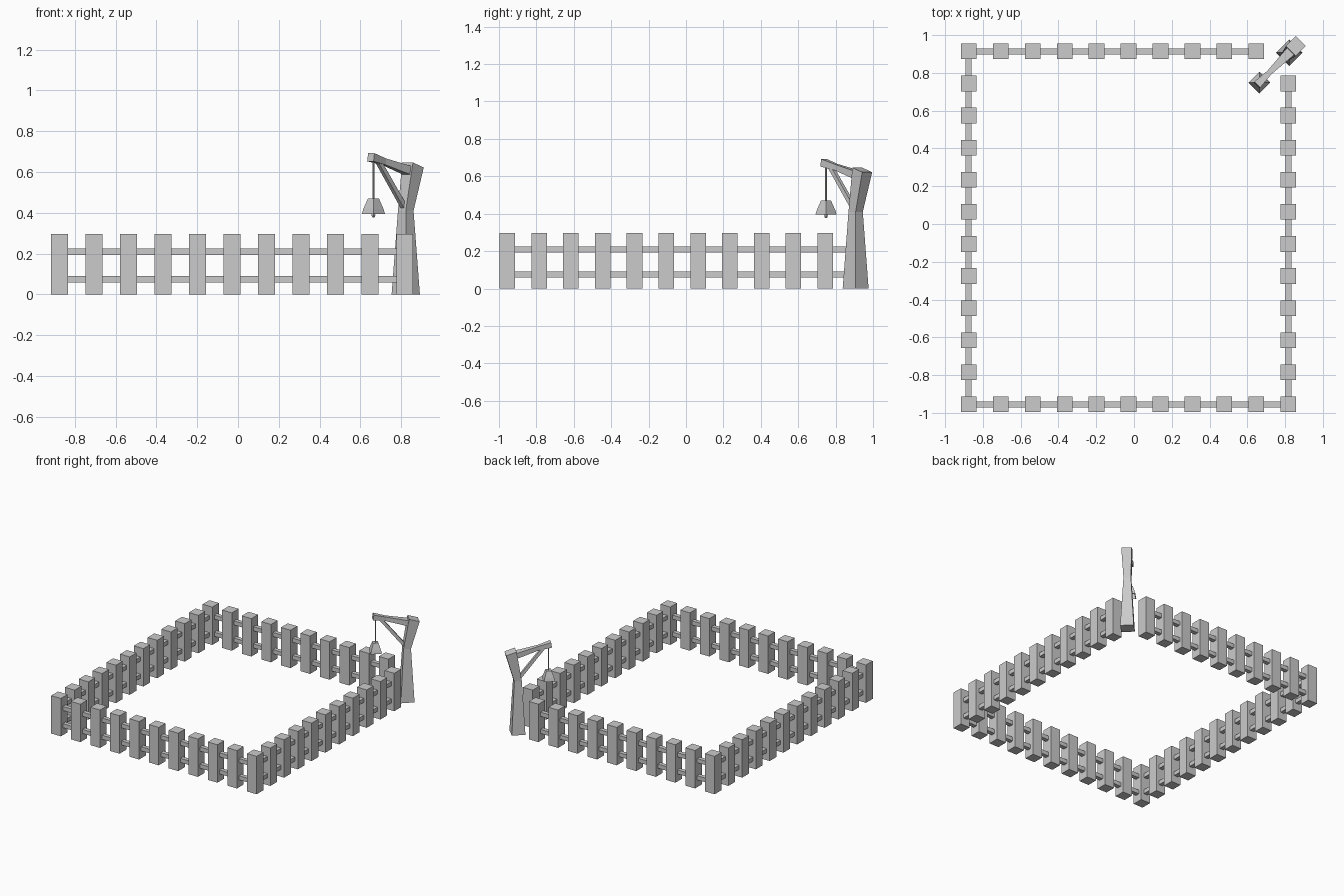
import bpy, bmesh
from math import radians
from mathutils import Vector

if "Cube" in bpy.data.objects:
    bpy.data.objects.remove(bpy.data.objects["Cube"])

X0, X1, Y0, Y1 = -0.875, 0.817, -0.955, 0.914
DX, DY = (X1 - X0) / 10, (Y1 - Y0) / 11


def make(name, bm):
    bmesh.ops.recalc_face_normals(bm, faces=bm.faces)
    me = bpy.data.meshes.new(name)
    bm.to_mesh(me)
    bm.free()
    ob = bpy.data.objects.new(name, me)
    bpy.context.collection.objects.link(ob)
    return ob


def box(name, lo, hi):
    lo, hi = Vector(lo), Vector(hi)
    bm = bmesh.new()
    bmesh.ops.create_cube(bm, size=1)
    for v in bm.verts:
        v.co = (lo + hi) / 2 + v.co * (hi - lo)
    return make(name, bm)


def loft(name, rings):
    """Skin four-point rings, then turn the part onto the open corner's diagonal."""
    bm = bmesh.new()
    loops = [[bm.verts.new(p) for p in r] for r in rings]
    for a, b in zip(loops, loops[1:]):
        for i in range(4):
            j = (i + 1) % 4
            bm.faces.new((a[i], a[j], b[j], b[i]))
    bm.faces.new(loops[0])
    bm.faces.new(loops[-1])
    ob = make(name, bm)
    ob.location = (0.822, 0.907, 0)
    ob.rotation_euler.z = radians(45)
    return ob


def flat(u, z, h, tilt=0):
    """Square ring around an upright axis; the inner edge rises by tilt."""
    return [(u + a * h, b * h, z - a * tilt) for a, b in ((-1, -1), (1, -1), (1, 1), (-1, 1))]


def upright(u, z0, z1, w, lean=0):
    """Ring across a beam running along the diagonal."""
    return [(u, -w, z0), (u, w, z0), (u + lean, w, z1), (u + lean, -w, z1)]


# fence posts
spots = [(X0 + i * DX, Y0) for i in range(11)]
spots += [(X0 + i * DX, Y1) for i in range(10)]
spots += [(X0, Y0 + i * DY) for i in range(1, 11)]
spots += [(X1, Y0 + i * DY) for i in range(1, 11)]
P = 0.0415
for x, y in spots:
    box("fence_post", (x - P, y - P, 0), (x + P, y + P, 0.296))

# two rails on each side
R = 0.016
for z in (0.074, 0.208):
    a, b = z - R, z + R
    box("front_rail", (X0, Y0 - R, a), (X1, Y0 + R, b))
    box("back_rail", (X0, Y1 - R, a), (X1 - DX, Y1 + R, b))
    box("left_rail", (X0 - R, Y0, a), (X0 + R, Y1, b))
    box("right_rail", (X1 - R, Y0, a), (X1 + R, Y1 - DY, b))

# bell post, narrow in the middle and leaning out at the top
loft("bell_post", [flat(0, 0, 0.049), flat(0, 0.41, 0.027), flat(0.05, 0.634, 0.0375, 0.012)])

# arm and brace
loft("bell_arm", [upright(0.03, 0.58, 0.625, 0.028), upright(-0.15, 0.634, 0.666, 0.014),
                  upright(-0.245, 0.652, 0.692, 0.022, 0.006)])
loft("arm_brace", [upright(-0.01, 0.405, 0.445, 0.011), upright(-0.195, 0.64, 0.675, 0.011)])

# bell, hollow underneath
B = -0.224
s = 0.7071
outer = [(0.47, 0.027), (0.42, 0.049), (0.395, 0.057)]
inner = [(0.395, 0.051), (0.42, 0.043), (0.46, 0.022)]
loft("bell", [flat(B, z, r * s) for z, r in outer + inner])
loft("bell_cord", [flat(B, 0.39, 0.003), flat(B, 0.665, 0.003)])
loft("bell_clapper", [flat(B, 0.378, 0.004), flat(B, 0.388, 0.007), flat(B, 0.402, 0.004)])
